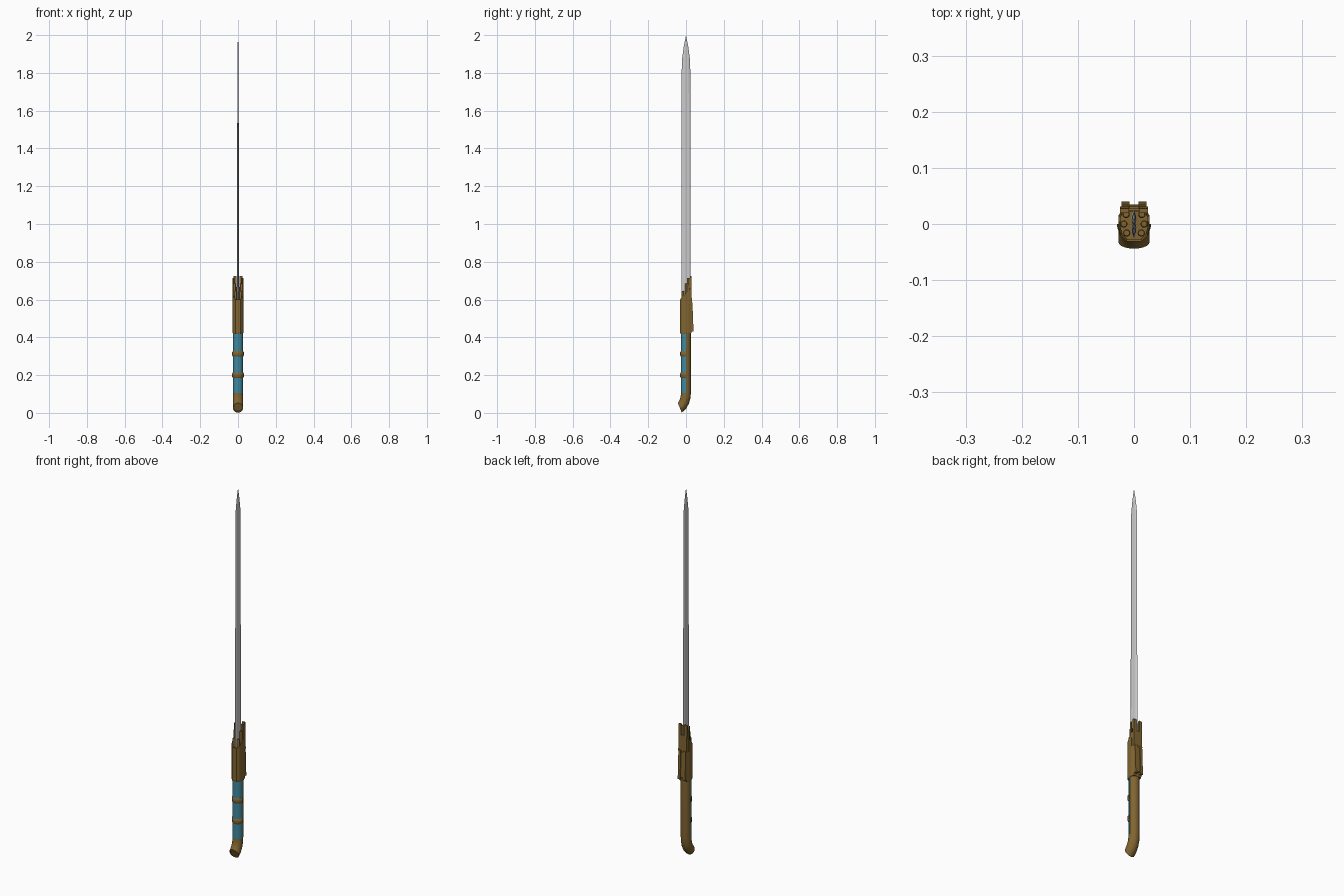
import bpy, bmesh
from math import sin, cos, pi, radians

if "Cube" in bpy.data.objects:
    bpy.data.objects.remove(bpy.data.objects["Cube"])


def material(name, rgb):
    m = bpy.data.materials.new(name)
    m.diffuse_color = (*rgb, 1)
    m.use_nodes = True
    m.node_tree.nodes["Principled BSDF"].inputs["Base Color"].default_value = m.diffuse_color
    return m


BRONZE = material("bronze", (0.22, 0.13, 0.03))
BLUE = material("blue_grip", (0.05, 0.25, 0.35))


def loft(name, rings, mat=None, smooth=False):
    """Skin a list of closed rings and cap both ends."""
    bm = bmesh.new()
    vs = [[bm.verts.new(p) for p in r] for r in rings]
    n = len(rings[0])
    for a, b in zip(vs, vs[1:]):
        for i in range(n):
            j = (i + 1) % n
            bm.faces.new((a[i], a[j], b[j], b[i]))
    bm.faces.new(vs[0][::-1])
    bm.faces.new(vs[-1])
    bmesh.ops.remove_doubles(bm, verts=bm.verts, dist=1e-6)
    bmesh.ops.recalc_face_normals(bm, faces=bm.faces)
    me = bpy.data.meshes.new(name)
    bm.to_mesh(me)
    bm.free()
    ob = bpy.data.objects.new(name, me)
    bpy.context.collection.objects.link(ob)
    if mat:
        me.materials.append(mat)
    if smooth:
        bpy.ops.object.select_all(action='DESELECT')
        ob.select_set(True)
        bpy.context.view_layer.objects.active = ob
        bpy.ops.object.shade_smooth_by_angle(angle=radians(35))
    return ob


def tube_ring(y, z, tilt, r, n=20):
    t = radians(tilt)
    return [(r * cos(a), y + r * sin(a) * cos(t), z - r * sin(a) * sin(t))
            for a in (2 * pi * i / n for i in range(n))]


def half_ring(z, r_out, r_in, n=12):
    """Half annulus around the front of the handle."""
    angs = [pi + pi * i / n for i in range(n + 1)]
    return ([(r_out * cos(a), r_out * sin(a), z) for a in angs] +
            [(r_in * cos(a), r_in * sin(a), z) for a in reversed(angs)])


def box(name, x0, x1, y0, y_low, y_high, z0, z1, mat):
    return loft(name, [
        [(x0, y0, z0), (x1, y0, z0), (x1, y_low, z0), (x0, y_low, z0)],
        [(x0, y0, z1), (x1, y0, z1), (x1, y_high, z1), (x0, y_high, z1)]], mat)


# blade with bevelled edges and a shallow fuller
section = [(0, -.025), (.004, -.016), (.0045, -.006), (.003, 0), (.0045, .006), (.004, .016),
           (0, .025), (-.004, .016), (-.0045, .006), (-.003, 0), (-.0045, -.006), (-.004, -.016)]
profile = [(.5, 1, 1), (1.82, .9, .85), (1.88, .8, .75), (1.94, .48, .5), (2.0, 0, 0)]
loft("blade", [[(x * t, y * w, z) for x, y in section] for z, w, t in profile])

# handle tube bending forward at the pommel, with a recessed end
path = [(0, .43, 0, .026), (0, .11, 0, .026), (-.002, .085, 14, .0265), (-.008, .062, 32, .027),
        (-.019, .041, 50, .0275), (-.033, .027, 67, .0275), (-.033, .027, 67, .022),
        (-.030, .028, 67, .021)]
loft("handle", [tube_ring(*p) for p in path], BRONZE, True)

# blue grip panels and the bands between them
for i, (z0, z1) in enumerate([(.105, .19), (.21, .30), (.325, .42)]):
    loft(f"grip_panel_{i}", [half_ring(z0, .0272, .02), half_ring(z1, .0272, .02)], BLUE, True)
for i, z in enumerate((.20, .3125)):
    loft(f"grip_band_{i}", [half_ring(z + dz, r, .02) for dz, r in
         ((-.014, .0275), (-.009, .0305), (.009, .0305), (.014, .0275))], BRONZE, True)

# guard: hollow faceted sleeve with a slanted mouth
outline = [(-.014, -.031), (.014, -.031), (.024, -.021), (.028, -.006), (.028, .012), (.022, .028),
           (-.022, .028), (-.028, .012), (-.028, -.006), (-.024, -.021)]


def guard_ring(scale, z, slope=0):
    return [(x * scale, y * scale, z + slope * y) for x, y in outline]


loft("guard_sleeve", [guard_ring(.95, .418), guard_ring(1, .425), guard_ring(1, .635, 1.1),
                      guard_ring(.86, .635, 1.1), guard_ring(.86, .57)], BRONZE)

# rods around the blade, stepping up towards the back
for side in (-1, 1):
    for i, (x, y, top) in enumerate([(.013, -.016, .645), (.018, 0, .685), (.014, .017, .715)]):
        rings = []
        for z, r in ((.56, .0065), (top - .003, .0065), (top, .005)):
            rings.append([(side * x + r * cos(a), y + r * sin(a), z)
                          for a in (2 * pi * k / 12 for k in range(12))])
        loft(f"guard_rod_{side}_{i}", rings, BRONZE, True)
    # back prong and side fin
    xs = sorted((side * .009, side * .025))
    box(f"back_prong_{side}", *xs, .020, .031, .028, .58, .725, BRONZE)
    xs = sorted((side * .0235, side * .028))
    box(f"side_fin_{side}", *xs, .004, .016, .014, .58, .715, BRONZE)
    # ribs of the back block
    xs = sorted((side * .008, side * .022))
    box(f"back_rib_{side}", *xs, .022, .040, .034, .43, .585, BRONZE)

# recessed middle of the back block
box("back_block", -.008, .008, .022, .035, .031, .44, .575, BRONZE)
